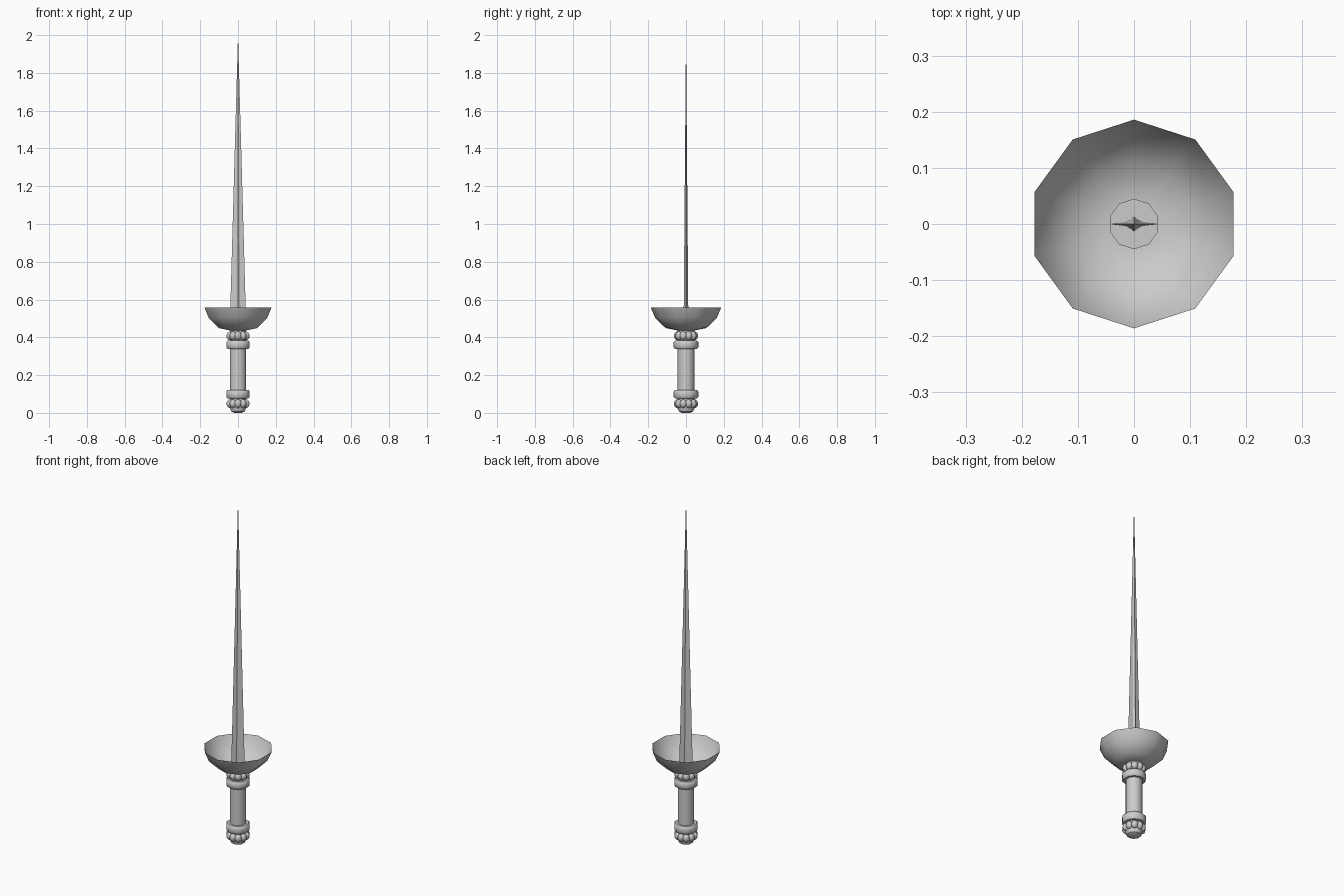
import bpy, bmesh, math

if "Cube" in bpy.data.objects:
    bpy.data.objects.remove(bpy.data.objects["Cube"])

SIDES = 10


def finish(bm, name, smooth=35):
    bmesh.ops.recalc_face_normals(bm, faces=bm.faces)
    mesh = bpy.data.meshes.new(name)
    bm.to_mesh(mesh)
    bm.free()
    ob = bpy.data.objects.new(name, mesh)
    bpy.context.collection.objects.link(ob)
    if smooth:
        bpy.ops.object.select_all(action='DESELECT')
        ob.select_set(True)
        bpy.context.view_layer.objects.active = ob
        bpy.ops.object.shade_smooth_by_angle(angle=math.radians(smooth))
    return ob


def loft(bm, rings, cap_start=True, cap_end=True):
    loops = [[bm.verts.new(p) for p in r] for r in rings]
    n = len(loops[0])
    for a, b in zip(loops, loops[1:]):
        for i in range(n):
            j = (i + 1) % n
            bm.faces.new((a[i], a[j], b[j], b[i]))
    if cap_start:
        bm.faces.new(loops[0])
    if cap_end:
        bm.faces.new(loops[-1])


def lathe(name, profile, cap_start=True, cap_end=True, smooth=40):
    bm = bmesh.new()
    # a corner of the decagon points along y
    angles = [math.pi / 2 + math.tau * i / SIDES for i in range(SIDES)]
    loft(bm, [[(r * math.cos(a), r * math.sin(a), z) for a in angles]
              for r, z in profile], cap_start, cap_end)
    return finish(bm, name, smooth)


def bead_ring(name, z):
    bm = bmesh.new()
    for i in range(SIDES):
        a = math.pi / 2 + math.tau * i / SIDES
        made = bmesh.ops.create_uvsphere(bm, u_segments=10, v_segments=8, radius=0.019)
        bmesh.ops.scale(bm, vec=(1, 1, 1.2), verts=made['verts'])
        bmesh.ops.translate(bm, vec=(0.045 * math.cos(a), 0.045 * math.sin(a), z),
                            verts=made['verts'])
    return finish(bm, name, 60)


# Grip with rounded pommel end
lathe("grip", [(0.045, 0.06), (0.045, 0.44)])
lathe("pommel", [(0.022, 0.0), (0.038, 0.008), (0.047, 0.03), (0.047, 0.07)])

# Bevelled collars and bead rings at both ends
for label, z0, z1, zb in (("lower", 0.076, 0.122, 0.049), ("upper", 0.338, 0.382, 0.408)):
    lathe(label + "_collar", [(0.045, z0), (0.058, z0), (0.065, z0 + 0.008),
                              (0.065, z1 - 0.008), (0.058, z1), (0.045, z1)])
    bead_ring(label + "_beads", zb)

# Thin cup guard, open at the top
lathe("cup_guard", [(0.047, 0.437), (0.108, 0.449), (0.163, 0.503), (0.186, 0.557)],
      cap_end=False)

# Blade: concave diamond section tapering to a point
section = [(0.044, 0), (0.013, 0.004), (0, 0.013), (-0.013, 0.004),
           (-0.044, 0), (-0.013, -0.004), (0, -0.013), (0.013, -0.004)]
bm = bmesh.new()
loft(bm, [[(x * s, y * s, z) for x, y in section] for s, z in ((1, 0.437), (0.002, 2.0))])
finish(bm, "blade", 0)
